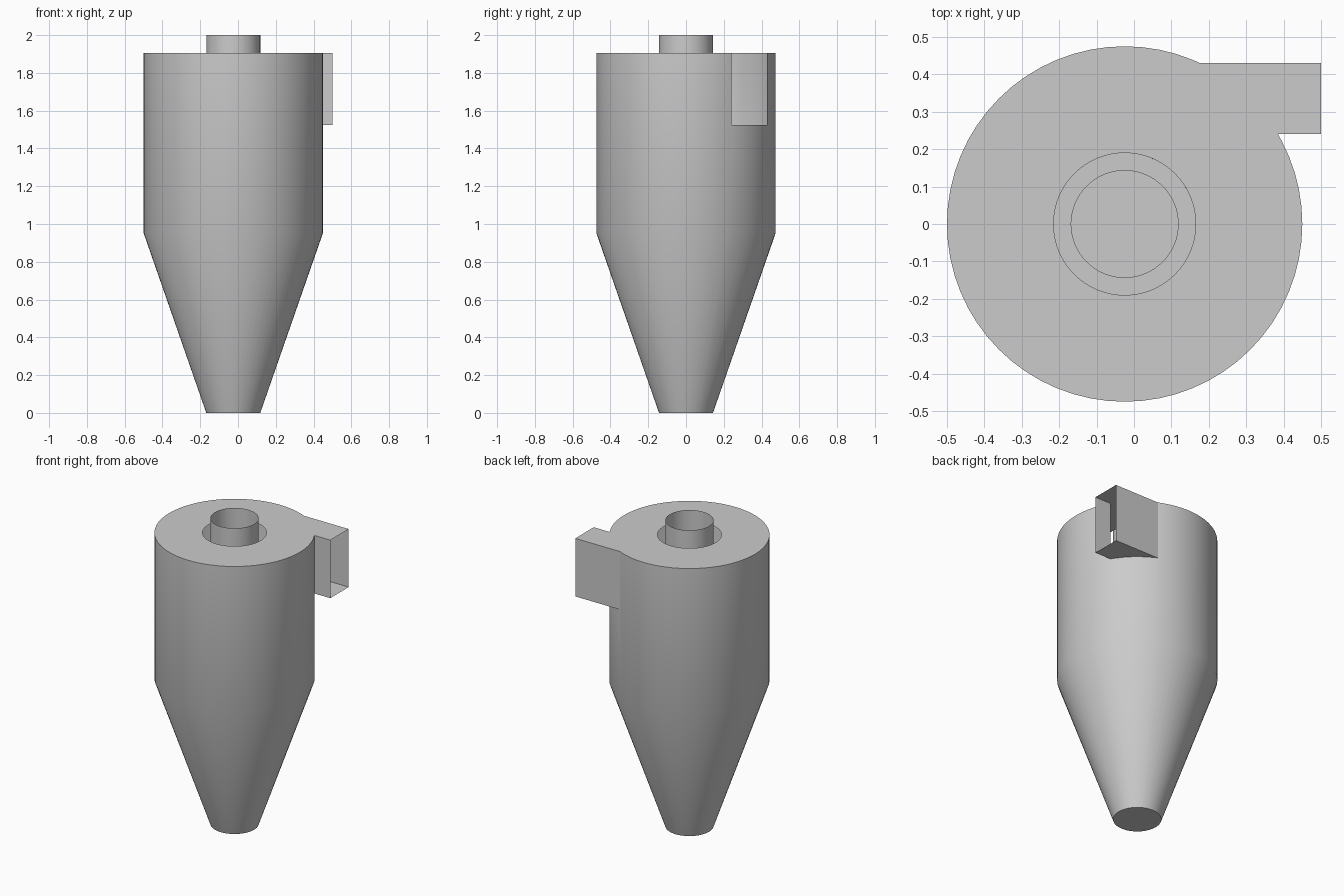
import bpy, bmesh
from math import asin, cos, sin, tau, radians

cube = bpy.data.objects.get("Cube")
if cube:
    bpy.data.objects.remove(cube, do_unlink=True)

CX = -0.025                 # axis of the round body
R, R_HOLE, R_PIPE = 0.475, 0.19, 0.143
Z_CONE, Z_INLET, Z_TOP = 0.953, 1.525, 1.905
Y0, Y1, X_END = 0.24, 0.43, 0.5
SEGMENTS = 64

grey = bpy.data.materials.new("plain grey")
grey.use_nodes = True
grey.diffuse_color = (0.6, 0.6, 0.6, 1)
grey.node_tree.nodes["Principled BSDF"].inputs["Base Color"].default_value = (0.6, 0.6, 0.6, 1)


def finish(bm, name, recalc=True):
    """Turn a bmesh into a smooth, grey object."""
    if recalc:
        bmesh.ops.recalc_face_normals(bm, faces=bm.faces[:])
    mesh = bpy.data.meshes.new(name)
    bm.to_mesh(mesh)
    bm.free()
    mesh.materials.append(grey)
    obj = bpy.data.objects.new(name, mesh)
    bpy.context.collection.objects.link(obj)
    bpy.ops.object.select_all(action='DESELECT')
    obj.select_set(True)
    bpy.context.view_layer.objects.active = obj
    bpy.ops.object.shade_smooth_by_angle(angle=radians(22))
    return obj


def loop(bm, radius, z, angles):
    return [bm.verts.new((CX + radius * cos(a), radius * sin(a), z)) for a in angles]


def bridge(bm, low, high):
    for i in range(len(low)):
        j = (i + 1) % len(low)
        bm.faces.new((low[i], low[j], high[j], high[i]))


even = [tau * i / SEGMENTS for i in range(SEGMENTS)]

# Body: cone, cylinder and lid with a hole, opened where the inlet joins
a0, a1 = asin(Y0 / R), asin(Y1 / R)
angles = sorted([a for a in even if min(abs(a - a0), abs(a - a1)) > 0.01] + [a0, a1])
first, last = angles.index(a0), angles.index(a1)
bm = bmesh.new()
bottom = loop(bm, R_PIPE, 0, angles)
waist = loop(bm, R, Z_CONE, angles)
top = loop(bm, R, Z_TOP, angles)
hole = loop(bm, R_HOLE, Z_TOP, angles)
sill = loop(bm, R, Z_INLET, angles[first:last + 1])
bm.faces.new(bottom[::-1])
bridge(bm, bottom, waist)
bridge(bm, top, hole)
for i in range(len(angles)):
    j = (i + 1) % len(angles)
    if first <= i < last:
        bm.faces.new((waist[i], waist[j], sill[j - first], sill[i - first]))
    else:
        face = [waist[i], waist[j], top[j], top[i]]
        if j == first:
            face.insert(2, sill[0])
        if i == last:
            face.append(sill[-1])
        bm.faces.new(face)

# Inlet duct: floor, roof and two side walls, open at the end
rim = top[first:last + 1]
floor0, floor1, roof0, roof1 = [bm.verts.new((X_END, y, z))
                                for z in (Z_INLET, Z_TOP) for y in (Y0, Y1)]
bm.faces.new([floor0, floor1] + sill[::-1])
bm.faces.new([roof0, roof1] + rim[::-1])
bm.faces.new((sill[0], floor0, roof0, rim[0]))
bm.faces.new((floor1, sill[-1], rim[-1], roof1))
finish(bm, "body_with_inlet")

# Outlet pipe: thin open tube hanging through the lid hole
bm = bmesh.new()
bridge(bm, loop(bm, R_PIPE, 1.43, even), loop(bm, R_PIPE, 2.0, even))
finish(bm, "outlet_pipe", recalc=False)

# Flat ledge inside the foot of the cone
z_ledge = Z_CONE * (R_HOLE - R_PIPE) / (R - R_PIPE)
bm = bmesh.new()
bridge(bm, loop(bm, R_HOLE, z_ledge, even), loop(bm, R_PIPE, z_ledge, even))
finish(bm, "inner_ledge", recalc=False)
